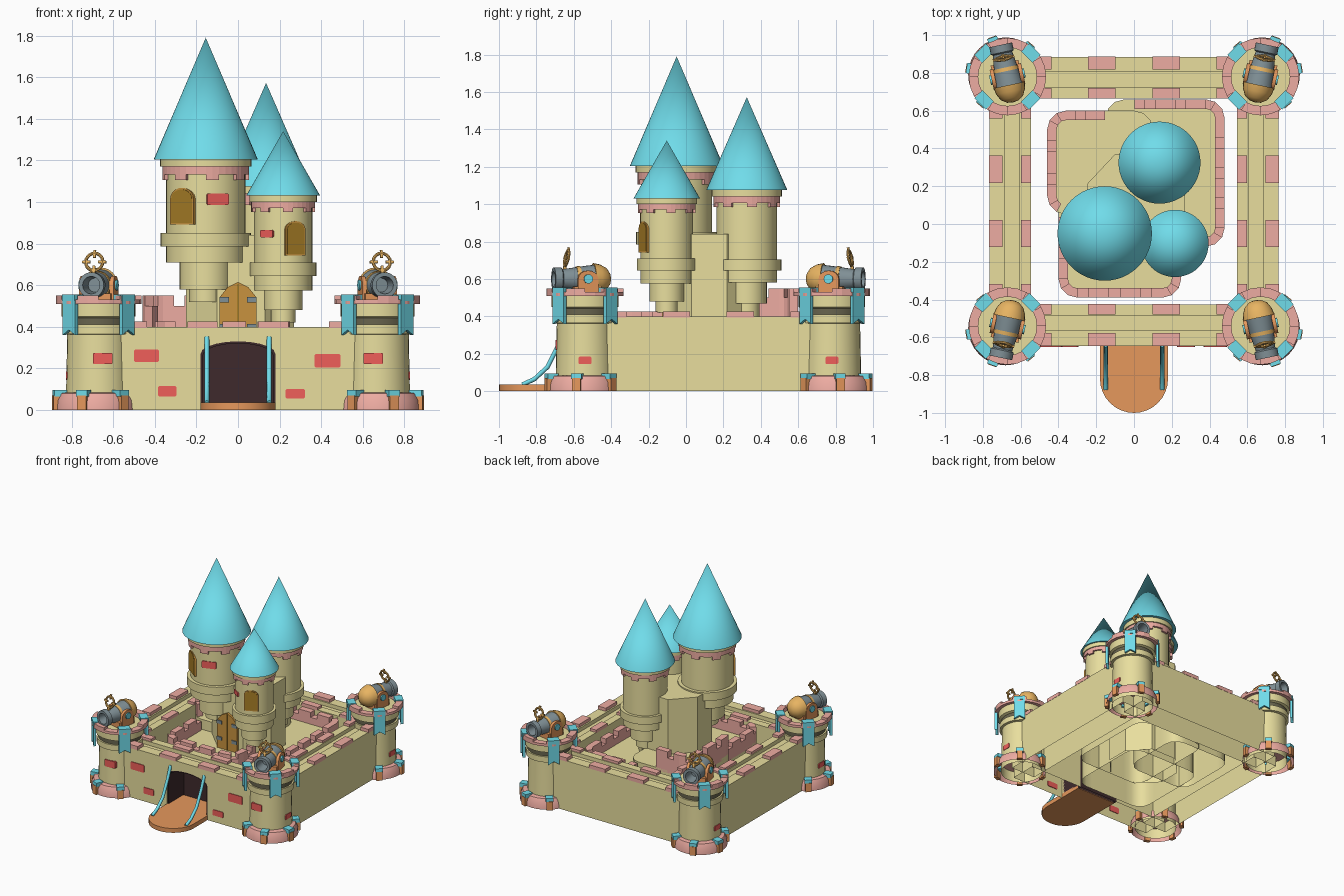
import bpy, bmesh
from math import sin, cos, pi, radians
from mathutils import Matrix, Vector

if "Cube" in bpy.data.objects:
    bpy.data.objects.remove(bpy.data.objects["Cube"])

def material(name, *rgb):
    m = bpy.data.materials.new(name)
    m.diffuse_color = [((c / 255 + .055) / 1.055) ** 2.4 for c in rgb] + [1]
    m.use_nodes = True
    m.node_tree.nodes["Principled BSDF"].inputs["Base Color"].default_value = m.diffuse_color
    return m

TAN = material("sandstone", 232, 222, 158)
PINK = material("pink_stone", 238, 172, 162)
CYAN = material("cyan", 112, 220, 234)
ORANGE = material("orange_wood", 230, 152, 92)
RED = material("red_brick", 240, 94, 90)
GREY = material("iron", 128, 144, 150)
GOLD = material("gold", 232, 180, 98)
DARK = material("dark_gate", 62, 42, 44)
GLASS = material("amber_glass", 168, 126, 38)
DOOR = material("door_wood", 200, 146, 62)
OLIVE = material("shadow_band", 104, 100, 78)

def T(x, y, z=0): return Matrix.Translation((x, y, z))
def R(deg, axis='Z'): return Matrix.Rotation(radians(deg), 4, axis)
I = Matrix.Identity(4)
FLAT = R(-90, 'X')          # profile (x, y), extruded along z

def finish(bm, name, mat, M):
    bmesh.ops.remove_doubles(bm, verts=bm.verts, dist=1e-5)
    bmesh.ops.transform(bm, matrix=M, verts=bm.verts)
    bmesh.ops.recalc_face_normals(bm, faces=bm.faces)
    if mat is not ORANGE:   # masonry is hollow and open underneath
        ground = [f for f in bm.faces if all(v.co.z < 1e-4 for v in f.verts)]
        bmesh.ops.delete(bm, geom=ground, context='FACES')
    me = bpy.data.meshes.new(name)
    bm.to_mesh(me)
    bm.free()
    me.materials.append(mat)
    me.shade_smooth()
    me.set_sharp_from_angle(angle=radians(32))
    ob = bpy.data.objects.new(name, me)
    bpy.context.collection.objects.link(ob)

def prism(name, pts, depth, mat, M=I):
    bm = bmesh.new()
    a = [bm.verts.new((x, -depth / 2, z)) for x, z in pts]
    b = [bm.verts.new((x, depth / 2, z)) for x, z in pts]
    bm.faces.new(a)
    bm.faces.new(b)
    for i in range(len(a)):
        j = (i + 1) % len(a)
        bm.faces.new((a[i], a[j], b[j], b[i]))
    finish(bm, name, mat, M)

def lathe(name, prof, mat, M=I, n=32, cap=True):
    bm = bmesh.new()
    rows = [[bm.verts.new((r * cos(2 * pi * k / n), r * sin(2 * pi * k / n), z)) for k in range(n)]
            for r, z in prof]
    for a, b in zip(rows, rows[1:]):
        for k in range(n):
            j = (k + 1) % n
            bm.faces.new((a[k], a[j], b[j], b[k]))
    for (r, _), row in ((prof[0], rows[0]), (prof[-1], rows[-1])):
        if cap and r > 1e-4:
            bm.faces.new(row)
    finish(bm, name, mat, M)

def ring(name, outer, inner, heights, mat, M=I):
    """Row of stone segments between two loops; heights gives (z0, z1) or None."""
    bm = bmesh.new()
    for i, h in enumerate(heights):
        if h:
            j = (i + 1) % len(outer)
            lo, hi = [[bm.verts.new((p[0], p[1], z)) for p in (outer[i], outer[j], inner[j], inner[i])] for z in h]
            bm.faces.new(lo)
            bm.faces.new(hi)
            for k in range(4):
                m = (k + 1) % 4
                bm.faces.new((lo[k], lo[m], hi[m], hi[k]))
    finish(bm, name, mat, M)

def circle(r, n): return [(r * cos(2 * pi * k / n), r * sin(2 * pi * k / n)) for k in range(n)]
def rect(w, z0, z1, x=0): return [(x - w / 2, z0), (x + w / 2, z0), (x + w / 2, z1), (x - w / 2, z1)]

def brick_shape(w, z0, z1, c=.006):
    h = w / 2
    return [(-h + c, z0), (h - c, z0), (h, z0 + c), (h, z1 - c), (h - c, z1), (-h + c, z1), (-h, z1 - c), (-h, z0 + c)]

def arch(h, z0, zs, z1, n=10):
    return [(h, z0)] + [(h * cos(pi * k / n), zs + (z1 - zs) * sin(pi * k / n)) for k in range(n + 1)] + [(-h, z0)]

def around(cx, cy, deg, r):
    """Frame on a round surface; angle runs from the front towards +x."""
    return T(cx, cy) @ R(deg) @ T(0, -r)

def rrect(x0, y0, x1, y1, r=.1, inset=0, step=.055):
    pts, q = [], r - inset
    centres = [(x1 - r, y1 - r), (x0 + r, y1 - r), (x0 + r, y0 + r), (x1 - r, y0 + r)]
    for c, (cx, cy) in enumerate(centres):
        for k in range(4):
            a = (c + k / 3) * pi / 2
            pts.append(Vector((cx + q * cos(a), cy + q * sin(a))))
        nx, ny = centres[(c + 1) % 4]
        a, e = (c + 1) * pi / 2, pts[-1]
        end = Vector((nx + q * cos(a), ny + q * sin(a)))
        m = round(Vector((nx - cx, ny - cy)).length / step)
        pts += [e.lerp(end, k / m) for k in range(1, m)]
    return pts

# Curtain walls with a walkway channel and merlons on both parapets
gate = arch(.18, 0, .27, .33)
channel = [(-.11, .365), (.11, .365), (.11, .4), (.03, .4), (.03, .37), (-.05, .37), (-.05, .4), (-.11, .4)]
for side, deg in (("front", 0), ("right", 90), ("back", 180), ("left", 270)):
    M = around(0, .12, deg, .655)
    notch = gate[::-1] if side == "front" else []
    prism(side + "_wall", [(-.66, 0)] + notch + [(.66, 0), (.66, .365), (-.66, .365)], .22, TAN, M)
    prism(side + "_wall_walk", channel, 1.32, TAN, M @ R(-90))
    for x in (-.51, -.17, .17, .51):
        prism(side + "_outer_merlon", rect(.145, .395, .425, x), .07, PINK, M @ T(0, -.077))
        prism(side + "_inner_merlon", rect(.145, .395, .42, x), .055, PINK, M @ T(0, .083))
for x, z0, z1, w in ((-.44, .23, .29, .12), (-.34, .065, .115, .09), (.43, .205, .27, .125), (.275, .055, .1, .095)):
    prism("wall_brick", brick_shape(w, z0, z1), .01, RED, T(x, -.645, 0))

# Gate lining, drawbridge and chains
prism("gate_lining", gate + arch(.17, 0, .26, .32)[::-1], .21, DARK, T(0, -.535))
prism("gate_back", gate, .02, DARK, T(0, -.435))
deck = [(.18, -.45)] + [(.18 * cos(a * pi / 16), -.82 - .18 * sin(a * pi / 16)) for a in range(17)] + [(-.18, -.45)]
prism("drawbridge", deck, .035, ORANGE, T(0, 0, .0175) @ FLAT)
for s in (-1, 1):
    cu = bpy.data.curves.new("drawbridge_chain", 'CURVE')
    cu.dimensions, cu.bevel_depth, cu.bevel_resolution, cu.use_fill_caps = '3D', .012, 2, True
    path = [(-.64, .35), (-.68, .25), (-.74, .13), (-.81, .065), (-.875, .035)]
    sp = cu.splines.new('POLY')
    sp.points.add(len(path) - 1)
    for p, (y, z) in zip(sp.points, path):
        p.co = (s * .15, y, z, 1)
    cu.materials.append(CYAN)
    bpy.context.collection.objects.link(bpy.data.objects.new("drawbridge_chain", cu))

# Corner towers with crown, banners, base straps and cannon
for sx in (-1, 1):
    for sy in (-1, 1):
        M = T(sx * .67, .12 + sy * .66) @ Matrix.Diagonal((sx, sy, 1, 1))
        B = M @ T(.01, .01)
        lathe("corner_tower", [(.158, 0), (.15, .4), (.15, .44), (.178, .45), (.178, .515)], TAN, M)
        lathe("corner_tower_step", [(.14, .36), (.17, .365), (.17, .41), (.14, .41)], TAN, M)
        lathe("corner_tower_band", [(.158, .405), (.158, .445)], OLIVE, M)
        lathe("corner_tower_base", [(.198, 0), (.194, .045), (.178, .08), (.15, .085)], PINK, B)
        ring("corner_crown", circle(.205, 24), circle(.155, 24),
             [(.51, .55 if i % 4 < 2 else .53) for i in range(24)], PINK, M)
        for a in (45, 135, 225, 315):
            prism("banner", [(-.042, .36), (0, .385), (.042, .36), (.042, .53), (-.042, .53)], .02, CYAN, M @ around(0, 0, a, .193))
            prism("banner_fold", rect(.085, .525, .555), .06, CYAN, M @ around(0, 0, a, .175))
        for a in range(10, 370, 60):
            prism("base_strap", rect(.055, .065, .095), .06, CYAN, B @ around(0, 0, a + 90, .18))
            prism("base_strap_foot", rect(.045, 0, .07), .03, ORANGE, B @ around(0, 0, a + 90, .198))
        if sy < 0:
            prism("tower_brick", brick_shape(.095, .22, .275), .03, RED, T(sx * .65, -.54 - .143))
        prism("tower_brick", brick_shape(.07, .145, .185), .02, RED, T(sx * .67, .12 + sy * .66) @ R(sx * 90) @ T(0, -.147))
        # Cannon points along local +y and turns a little outwards
        C = M @ T(0, 0, .6) @ R(-12)
        A = C @ FLAT
        lathe("cannon_breech", [(0, -.14), (.03, -.135), (.06, -.115), (.078, -.08), (.085, -.045), (.07, -.045)], GOLD, A, 24)
        lathe("cannon_barrel", [(.076, -.05), (.07, 0), (.052, .125), (.062, .132), (.062, .172), (.042, .172), (.034, .08), (0, .08)], GREY, A, 24)
        lathe("cannon_band", [(.065, .03), (.07, .03), (.067, .05), (.06, .05)], GOLD, A, 24)
        prism("cannon_bed", rect(.15, -.085, -.04), .15, ORANGE, C)
        for s in (-1, 1):
            cheek = [(.055, -.08)] + [(.055 * cos(k * pi / 8), .045 * sin(k * pi / 8)) for k in range(9)] + [(-.055, -.08)]
            prism("cannon_cheek", cheek, .02, ORANGE, C @ T(s * .075, 0) @ R(90))
            lathe("cannon_hub", [(.025, -.012), (.025, .012)], CYAN, C @ T(s * .082, 0) @ R(90, 'Y'), 12)
        S = C @ T(0, .1, .112) @ R(12, 'X')
        tube = [(.042 + .008 * cos(k * pi / 4), .008 * sin(k * pi / 4)) for k in range(9)]
        lathe("sight_ring", tube, GOLD, S @ FLAT, 20, False)
        for a in range(0, 360, 90):
            prism("sight_mark", rect(.012, .02, .058), .012, GOLD, S @ R(a, 'Y'))
        prism("sight_post", rect(.016, -.07, -.04), .016, GOLD, S)

# Inner keep terraces: rounded blocks, open below, with crenellated parapets
boxes = [(-.40, -.39, .25, .30), (-.15, -.12, .48, .66), (-.46, .05, .10, .60)]
levels = [(.32, .39, .425), (.30, .355, .395), (.40, .50, .55)]
for n, (box, (floor, low, high)) in enumerate(zip(boxes, levels)):
    outer, inner = rrect(*box), rrect(*box, inset=.05)
    prism("terrace", outer, floor, TAN, T(0, 0, floor / 2) @ FLAT)
    heights = []
    for i in range(len(outer)):
        p = (outer[i] + inner[(i + 1) % len(outer)]) / 2
        hidden = any(b[0] < p.x < b[2] and b[1] < p.y < b[3] for m, b in enumerate(boxes) if m != n)
        bare = n == 1 and p.x < 0
        heights.append(None if hidden or bare else (floor - .02, high if i % 3 != 2 else low))
    ring("terrace_parapet", outer, inner, heights, PINK)

# Central eight-sided keep with its door
octagon = [(-.10, -.12), (.13, -.12), (.27, .03), (.27, .22), (.13, .37), (-.10, .37), (-.25, .21), (-.25, .03)]
prism("keep", octagon, .84, TAN, T(0, 0, .42) @ FLAT)
prism("keep_door", [(-.09, .32), (.09, .32), (.09, .54), (.05, .59), (0, .615), (-.05, .59), (-.09, .54)], .03, DOOR, T(0, -.125))
prism("door_seam", rect(.008, .32, .605), .036, GLASS, T(0, -.125))
for z in (.40, .53):
    for s in (-1, 1):
        prism("door_hinge", rect(.045, z - .013, z + .013, s * .066), .045, GREY, T(0, -.125))

# Three round towers with corbels, scalloped collars and cone roofs
towers = [("main", -.155, -.05, .19, (.52, .58, .71, .785, .85, 1.17, 1.21), .25, 1.79),
          ("back", .135, .325, .162, (.40, .47, .58, .645, .705, 1.04, 1.08), .217, 1.572),
          ("small", .217, -.103, .14, (.42, .48, .575, .645, .71, 1.0, 1.035), .178, 1.34)]
for name, x, y, r, z, cone_r, top in towers:
    f = [.42, .66, 1, 1.14, 1, 1.16]
    prof = [p for k in range(6) for p in ((r * f[k], z[k]), (r * f[k], z[k + 1]))]
    lathe(name + "_tower", prof, TAN, T(x, y), 40)
    drop = r * .34
    ring(name + "_tower_collar", circle(r * 1.1, 40), circle(r * .97, 40),
         [(z[5] - drop * (1 if i % 5 in (0, 1) else .6), z[5]) for i in range(40)], PINK, T(x, y))
    lathe(name + "_tower_roof", [(0, z[6] + .02), (cone_r, z[6] - .005), (0, top)], CYAN, T(x, y), 48)

# Windows and bricks on the round towers
for x, y, r, deg, h, z0, z1 in ((-.155, -.05, .19, -37, .062, .9, 1.06), (.217, -.103, .14, 25, .045, .75, .9)):
    prism("window_frame", arch(h + .008, z0 - .008, z1 - h * .7, z1 + .008), .03, DOOR, around(x, y, deg, r - .014))
    prism("window_pane", arch(h, z0, z1 - h * .7, z1), .03, GLASS, around(x, y, deg, r - .011))
prism("tower_brick", brick_shape(.11, .985, 1.04), .03, RED, around(-.155, -.05, 18, .178))
prism("tower_brick", brick_shape(.075, .83, .865), .03, RED, around(.217, -.103, -34, .13))
